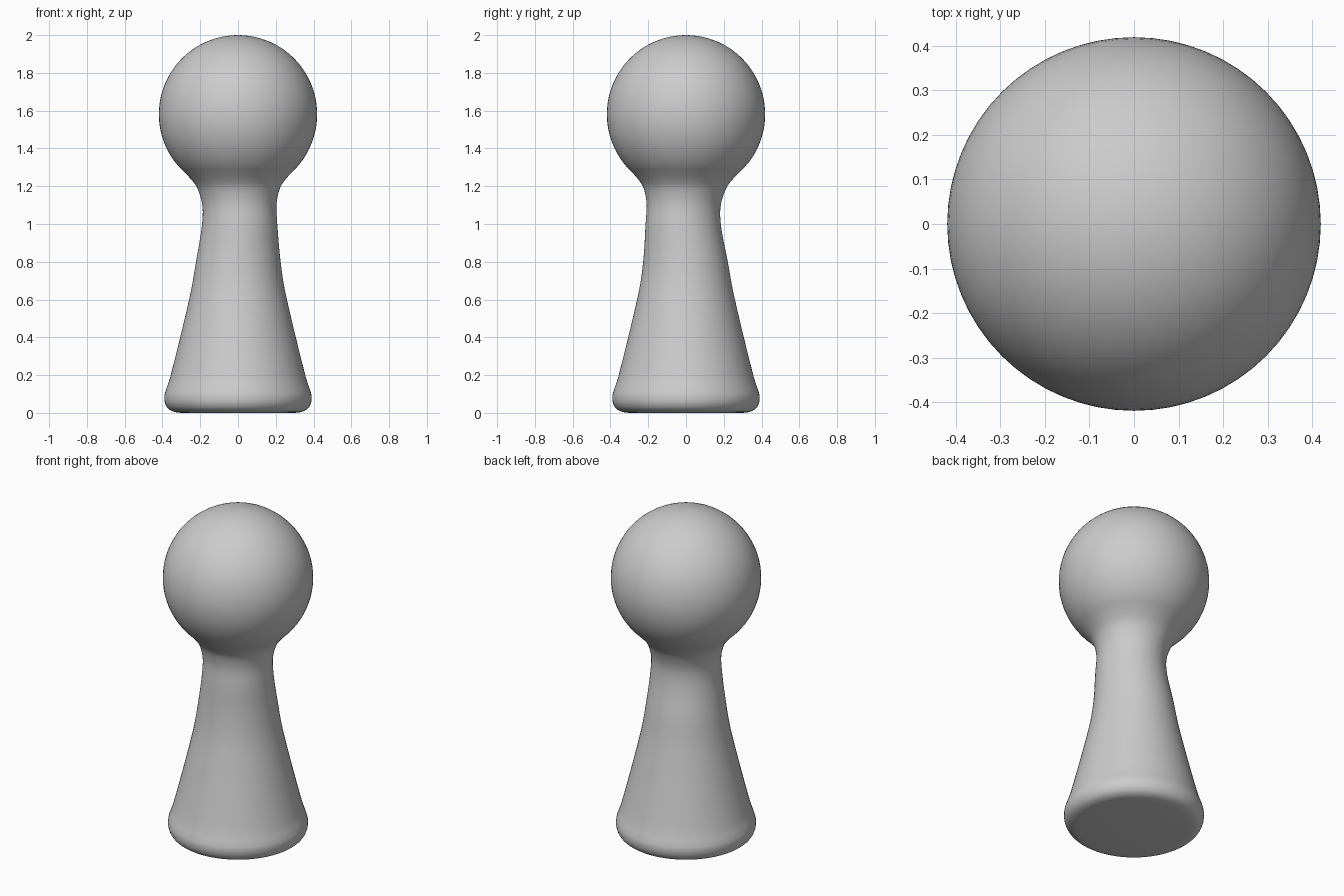
import bpy, bmesh, math

if "Cube" in bpy.data.objects:
    bpy.data.objects.remove(bpy.data.objects["Cube"])

SIDES = 64
HEAD_R, HEAD_Z = 0.419, 1.581

# Flared body outline, neck down to the rounded foot: radius, height
BODY = [(0.262, 1.25), (0.224, 1.2), (0.203, 1.14), (0.195, 1.08), (0.199, 1.0),
        (0.210, 0.9), (0.224, 0.8), (0.239, 0.7), (0.259, 0.6), (0.306, 0.4),
        (0.359, 0.19), (0.382, 0.12), (0.39, 0.085), (0.386, 0.05),
        (0.369, 0.022), (0.34, 0.006), (0.30, 0.0)]


def catmull(a, b, c, d, t):
    return 0.5 * (2 * b + (c - a) * t + (2 * a - 5 * b + 4 * c - d) * t * t
                  + (3 * b - a - 3 * c + d) * t ** 3)


def smooth_outline(points, steps=4):
    out = []
    for i in range(len(points) - 1):
        quad = [points[max(0, min(len(points) - 1, i + k))] for k in (-1, 0, 1, 2)]
        for s in range(steps):
            out.append(tuple(catmull(*[p[k] for p in quad], s / steps) for k in (0, 1)))
    return out + [points[-1]]


# Ball head outline runs straight into the body outline
head = []
for i in range(1, 33):
    a = math.radians(132 * i / 32)
    head.append((HEAD_R * math.sin(a), HEAD_Z + HEAD_R * math.cos(a)))
outline = head + smooth_outline([head[-1]] + BODY)[1:]

bm = bmesh.new()
rings = []
for r, z in outline:
    # The neck leans very slightly off the axis
    lean = math.exp(-((z - 1.02) / 0.17) ** 2)
    cx, cy = 0.009 * lean, -0.015 * lean
    rings.append([bm.verts.new((cx + r * math.cos(2 * math.pi * k / SIDES),
                                cy + r * math.sin(2 * math.pi * k / SIDES), z))
                  for k in range(SIDES)])
for up, low in zip(rings, rings[1:]):
    for k in range(SIDES):
        n = (k + 1) % SIDES
        bm.faces.new((up[k], low[k], low[n], up[n]))
# Crown and flat underside
crown = bm.verts.new((0, 0, HEAD_Z + HEAD_R))
for k in range(SIDES):
    bm.faces.new((crown, rings[0][k], rings[0][(k + 1) % SIDES]))
bm.faces.new(list(reversed(rings[-1])))
bmesh.ops.recalc_face_normals(bm, faces=bm.faces)

mesh = bpy.data.meshes.new("peg_figure")
bm.to_mesh(mesh)
bm.free()
peg = bpy.data.objects.new("peg_figure", mesh)
bpy.context.collection.objects.link(peg)
bpy.context.view_layer.objects.active = peg
peg.select_set(True)
bpy.ops.object.shade_smooth_by_angle(angle=math.radians(40))
